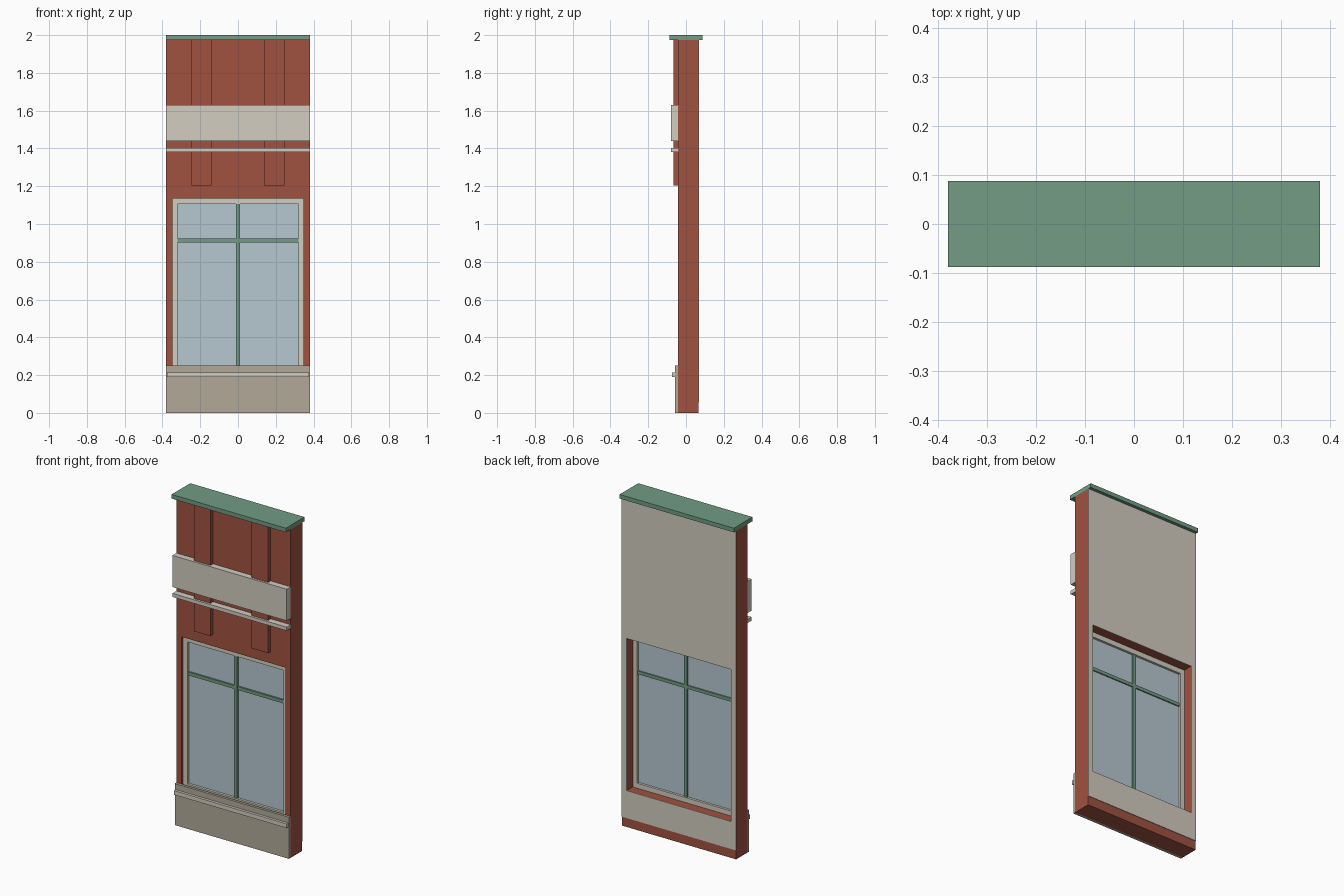
import bpy
import bmesh

cube = bpy.data.objects.get("Cube")
if cube:
    bpy.data.objects.remove(cube, do_unlink=True)


def material(name, rgb):
    """Flat material from 0-255 display values, converted to linear."""
    lin = [((c / 255 + 0.055) / 1.055) ** 2.4 for c in rgb] + [1.0]
    mat = bpy.data.materials.new(name)
    mat.use_nodes = True
    mat.diffuse_color = lin
    mat.node_tree.nodes["Principled BSDF"].inputs["Base Color"].default_value = lin
    return mat


brick = material("red brick", (160, 82, 64))
stone = material("pale stone", (210, 205, 193))
sand = material("sand stone", (178, 170, 152))
green = material("painted green", (114, 156, 132))
glass = material("pale glass", (182, 200, 208))


def finish(name, bm, mat):
    bmesh.ops.recalc_face_normals(bm, faces=bm.faces)
    mesh = bpy.data.meshes.new(name)
    bm.to_mesh(mesh)
    bm.free()
    mesh.materials.append(mat)
    obj = bpy.data.objects.new(name, mesh)
    bpy.context.collection.objects.link(obj)
    return obj


def box(name, mat, x, y, z):
    """Box spanning the given (low, high) ranges."""
    bm = bmesh.new()
    bmesh.ops.create_cube(bm, size=1)
    for v in bm.verts:
        v.co = [r[0] if c < 0 else r[1] for c, r in zip(v.co, (x, y, z))]
    return finish(name, bm, mat)


def ring(name, mat, outer, inner, y):
    """Rectangular slab with a rectangular hole; rectangles are (x0, x1, z0, z1)."""
    bm = bmesh.new()
    loops = []
    for depth in y:
        for x0, x1, z0, z1 in (outer, inner):
            corners = ((x0, z0), (x1, z0), (x1, z1), (x0, z1))
            loops.append([bm.verts.new((px, depth, pz)) for px, pz in corners])
    front_out, front_in, back_out, back_in = loops
    for a, b in ((front_out, front_in), (back_out, back_in),
                 (front_out, back_out), (front_in, back_in)):
        for i in range(4):
            j = (i + 1) % 4
            bm.faces.new((a[i], a[j], b[j], b[i]))
    return finish(name, bm, mat)


W = 0.38            # half width of the bay
FRONT = -0.042      # front face of the wall
BACK = 0.066        # back face of the brick
TOP = 1.975         # underside of the coping
full = (-W, W)
opening = (-0.347, 0.347, 0.22, 1.135)
sash = (-0.32, 0.32, 0.25, 1.105)

# Wall and inner lining
ring("brick_wall", brick, (-W, W, 0, TOP), opening, (FRONT, BACK))
ring("inner_plaster", stone, (-W, W, 0.055, TOP), opening, (BACK, BACK + 0.003))
box("coping", green, full, (-0.088, 0.088), (TOP, 2.0))

# Pilasters and stone bands
for side, sign in (("left", 1), ("right", -1)):
    xs = sorted((sign * 0.137, sign * 0.247))
    box(side + "_pilaster", brick, xs, (-0.067, FRONT), (1.205, TOP))
box("fascia_band", stone, full, (-0.08, FRONT), (1.44, 1.63))
box("lower_string_course", stone, full, (-0.08, FRONT), (1.38, 1.402))

# Plinth with its moulding
box("plinth", sand, full, (-0.058, FRONT), (0, 0.25))
box("plinth_moulding", stone, (-0.375, 0.375), (-0.074, -0.058), (0.19, 0.215))

# Window
ring("window_surround", stone, opening, sash, (-0.025, 0.01))
box("window_glass", glass, sash[:2], (-0.01, -0.004), sash[2:])
box("window_mullion", green, (-0.01, 0.01), (-0.022, 0.005), sash[2:])
for side, xs in (("left", (0.01, 0.32)), ("right", (-0.32, -0.01))):
    box(side + "_transom", green, xs, (-0.02, 0.003), (0.903, 0.923))
